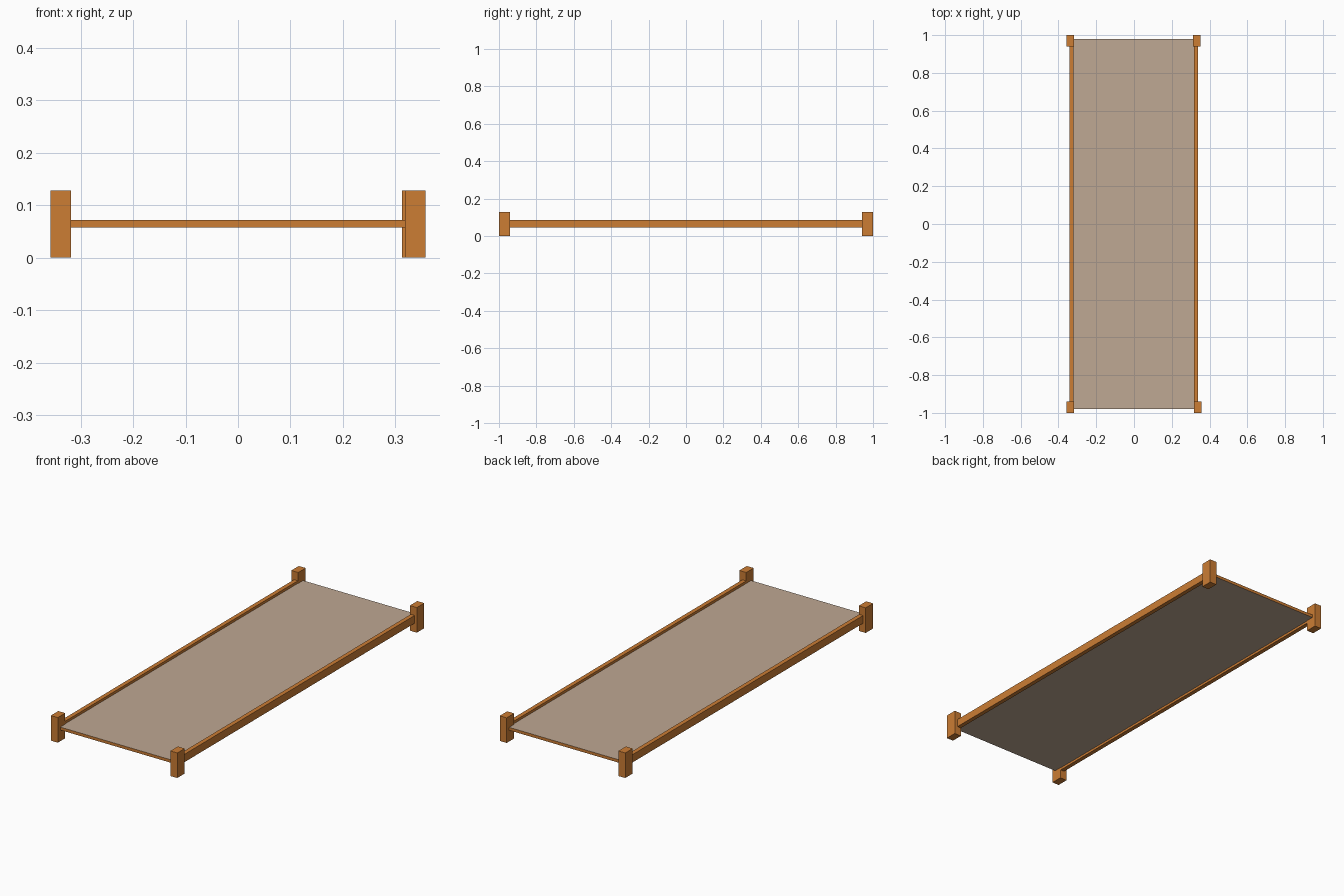
import bpy

if "Cube" in bpy.data.objects:
    bpy.data.objects.remove(bpy.data.objects["Cube"])


def srgb(r, g, b):
    def lin(v):
        v /= 255
        return v / 12.92 if v <= 0.04045 else ((v + 0.055) / 1.055) ** 2.4
    return (lin(r), lin(g), lin(b), 1)


def material(name, colour):
    m = bpy.data.materials.new(name)
    m.diffuse_color = colour
    m.use_nodes = True
    m.node_tree.nodes["Principled BSDF"].inputs["Base Color"].default_value = m.diffuse_color
    return m


wood = material("orange wood", srgb(204, 125, 52))
cloth = material("tan cloth", srgb(191, 168, 147))


def box(name, x, y, z, *mats):
    """Box spanning the given (min, max) ranges."""
    bpy.ops.mesh.primitive_cube_add(
        size=1, location=[(a + b) / 2 for a, b in (x, y, z)])
    ob = bpy.context.object
    ob.name = name
    ob.scale = [b - a for a, b in (x, y, z)]
    bpy.ops.object.transform_apply(location=False, rotation=False, scale=True)
    for m in mats:
        ob.data.materials.append(m)
    return ob


# Corner posts (the back right one sits slightly further in)
for name, x0, y0 in (("front_left_post", -0.357, -1.0),
                     ("front_right_post", 0.318, -1.0),
                     ("back_left_post", -0.357, 0.94),
                     ("back_right_post", 0.313, 0.94)):
    box(name, (x0, x0 + 0.039), (y0, y0 + 0.06), (0, 0.128), wood)

# Long side rails between the posts
box("left_rail", (-0.342, -0.320), (-0.95, 0.95), (0.045, 0.085), wood)
box("right_rail", (0.318, 0.340), (-0.95, 0.95), (0.045, 0.085), wood)

# Flat bed panel: cloth on top and underneath, wooden edges
panel = box("bed_panel", (-0.321, 0.319), (-0.98, 0.98), (0.057, 0.072), wood, cloth)
for face in panel.data.polygons:
    face.material_index = 1 if abs(face.normal.z) > 0.5 else 0
